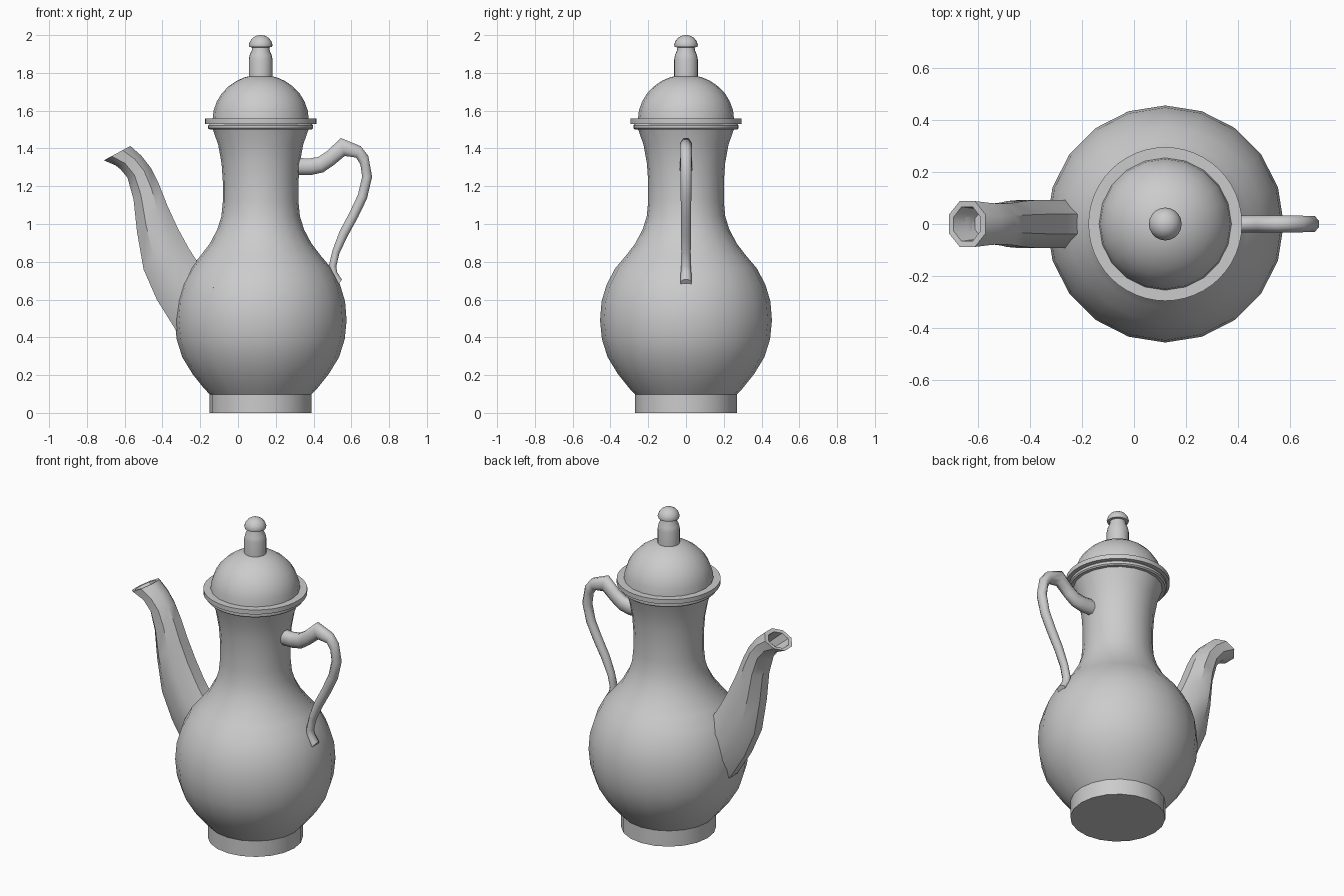
import bpy, bmesh, math
from mathutils import Vector

AXIS = 0.12  # x position of the pot's turning axis


def finish(name, bm, angle=40):
    bmesh.ops.remove_doubles(bm, verts=bm.verts, dist=1e-5)
    bmesh.ops.recalc_face_normals(bm, faces=bm.faces)
    mesh = bpy.data.meshes.new(name)
    bm.to_mesh(mesh)
    bm.free()
    ob = bpy.data.objects.new(name, mesh)
    bpy.context.collection.objects.link(ob)
    bpy.ops.object.select_all(action='DESELECT')
    ob.select_set(True)
    bpy.context.view_layer.objects.active = ob
    bpy.ops.object.shade_smooth_by_angle(angle=math.radians(angle))
    return ob


def skin(name, rings, cap_start=True, cap_end=True, angle=40):
    """Join successive rings of points into a surface."""
    bm = bmesh.new()
    vs = [[bm.verts.new(p) for p in ring] for ring in rings]
    n = len(vs[0])
    for a, b in zip(vs, vs[1:]):
        for i in range(n):
            j = (i + 1) % n
            bm.faces.new((a[i], a[j], b[j], b[i]))
    if cap_start:
        bm.faces.new(vs[0])
    if cap_end:
        bm.faces.new(vs[-1])
    return finish(name, bm, angle)


def lathe(name, profile, sides=20):
    rings = [[(AXIS + r * math.cos(2 * math.pi * i / sides),
               r * math.sin(2 * math.pi * i / sides), z) for i in range(sides)]
             for r, z in profile]
    return skin(name, rings)


def section(a, b, half_y, sides=8):
    """Elliptical ring whose in-plane extremes are the (x, z) points a and b."""
    a, b = Vector((a[0], 0, a[1])), Vector((b[0], 0, b[1]))
    mid, half = (a + b) / 2, (b - a) / 2
    k = 1 / math.cos(math.pi / sides)
    ts = [2 * math.pi * (i + 0.5) / sides for i in range(sides)]
    return [mid + half * (k * math.cos(t)) + Vector((0, half_y * k * math.sin(t), 0))
            for t in ts]


# Turned foot and body
lathe("foot", [(0.27, 0), (0.27, 0.105)])
lathe("body", [(0.262, 0.09), (0.30, 0.13), (0.36, 0.205), (0.415, 0.295), (0.445, 0.39),
               (0.455, 0.49), (0.447, 0.59), (0.42, 0.68), (0.375, 0.765), (0.32, 0.83),
               (0.27, 0.895), (0.23, 0.97), (0.208, 1.04), (0.20, 1.12), (0.20, 1.22),
               (0.207, 1.32), (0.225, 1.42), (0.255, 1.505)])

# Stepped rim
lathe("lower_rim", [(0.25, 1.50), (0.27, 1.50), (0.278, 1.507), (0.278, 1.522),
                    (0.27, 1.53), (0.25, 1.53)], 48)
lathe("upper_rim", [(0.25, 1.53), (0.295, 1.53), (0.295, 1.558), (0.25, 1.558)], 48)

# Domed lid and knob
lathe("lid", [(0.255, 1.55)] + [(0.255 * math.cos(t), 1.55 + 0.24 * math.sin(t))
      for t in [math.radians(d) for d in (12, 24, 36, 48, 60, 70, 80)]])
lathe("knob_stem", [(0.063, 1.77), (0.063, 1.87), (0.058, 1.895), (0.047, 1.92), (0.045, 1.945)])
lathe("knob_tip", [(0.045, 1.935), (0.06, 1.937), (0.063, 1.948), (0.056, 1.968),
                   (0.043, 1.985), (0.025, 1.996), (0.006, 2.0)])

# Eight-sided curved spout: left edge, right edge, half width
spout = [((-0.22, 0.36), (-0.12, 0.70), 0.085),
         ((-0.33, 0.44), (-0.215, 0.80), 0.092),
         ((-0.43, 0.60), (-0.26, 0.87), 0.092),
         ((-0.50, 0.76), (-0.32, 0.98), 0.092),
         ((-0.535, 0.96), (-0.375, 1.10), 0.088),
         ((-0.553, 1.13), (-0.42, 1.215), 0.082),
         ((-0.585, 1.245), (-0.46, 1.295), 0.078),
         ((-0.635, 1.305), (-0.51, 1.36), 0.08),
         ((-0.71, 1.337), (-0.57, 1.413), 0.088),
         ((-0.692, 1.345), (-0.59, 1.40), 0.066),
         ((-0.61, 1.28), (-0.51, 1.325), 0.055)]
skin("spout", [section(*s) for s in spout], angle=40)

# Scrolled handle: inner edge, outer edge, half width
handle = [((0.29, 1.26), (0.29, 1.35), 0.036),
          ((0.39, 1.26), (0.38, 1.347), 0.034),
          ((0.45, 1.273), (0.425, 1.355), 0.033),
          ((0.505, 1.31), (0.47, 1.385), 0.032),
          ((0.565, 1.36), (0.545, 1.455), 0.032),
          ((0.625, 1.352), (0.65, 1.412), 0.032),
          ((0.648, 1.315), (0.69, 1.36), 0.03),
          ((0.657, 1.25), (0.71, 1.25), 0.03),
          ((0.635, 1.155), (0.683, 1.135), 0.028),
          ((0.59, 1.06), (0.635, 1.035), 0.027),
          ((0.537, 0.96), (0.58, 0.935), 0.026),
          ((0.50, 0.86), (0.537, 0.845), 0.025),
          ((0.48, 0.775), (0.52, 0.775), 0.026),
          ((0.487, 0.73), (0.525, 0.745), 0.028),
          ((0.525, 0.67), (0.55, 0.705), 0.03)]
skin("handle", [section(*s) for s in handle], angle=60)
